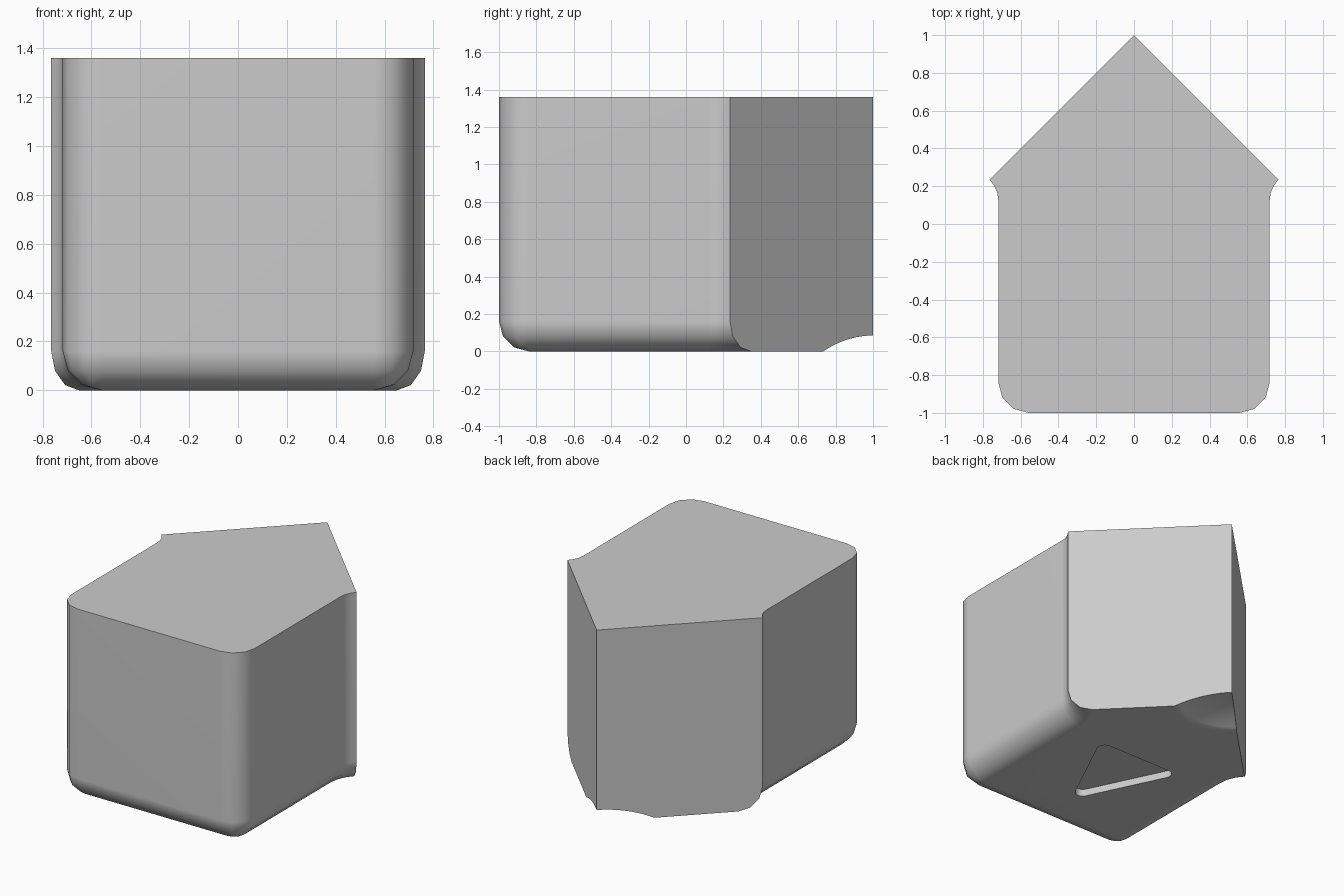
import bpy, bmesh
from math import sin, cos, radians, sqrt
from mathutils import Matrix

if "Cube" in bpy.data.objects:
    bpy.data.objects.remove(bpy.data.objects["Cube"])

R, HALF_W, HEIGHT = 0.16, 0.718, 1.36


def arc(cx, cy, r, a0, a1, n):
    """Points along a circular arc, angles in degrees."""
    angles = [radians(a0 + (a1 - a0) * i / n) for i in range(n + 1)]
    return [(cx + r * cos(a), cy + r * sin(a)) for a in angles]


def outline(d):
    """Plan of the block inset by d along the rounded sides only."""
    fx = HALF_W + R                       # centre of the flare arc
    fy = 1 - HALF_W - R                   # flare meets the 45 degree back face
    half = arc(HALF_W - R, R - 1, R - d, -90, 0, 3)
    half += arc(fx, fy, R + d, 180, 135, 3)
    return half + [(0, 1)] + [(-x, y) for x, y in reversed(half)]


def loft(name, rings):
    """Skin a stack of (points, z) rings and cap both ends."""
    bm = bmesh.new()
    loops = [[bm.verts.new((x, y, z)) for x, y in pts] for pts, z in rings]
    n = len(loops[0])
    for a, b in zip(loops, loops[1:]):
        for i in range(n):
            j = (i + 1) % n
            bm.faces.new((a[i], a[j], b[j], b[i]))
    bm.faces.new(loops[0][::-1])
    bm.faces.new(loops[-1])
    bmesh.ops.remove_doubles(bm, verts=bm.verts, dist=1e-4)
    bmesh.ops.recalc_face_normals(bm, faces=bm.faces)
    return make(name, bm)


def make(name, bm):
    me = bpy.data.meshes.new(name)
    bm.to_mesh(me)
    bm.free()
    ob = bpy.data.objects.new(name, me)
    bpy.context.collection.objects.link(ob)
    return ob


# Main block: rounded lower edge, then straight walls
rings = []
for deg in (90, 60, 30, 0):
    a = radians(deg)
    rings.append((outline(R * (1 - cos(a))), R * (1 - sin(a))))
rings.append((outline(0), HEIGHT))
block = loft("corner_block", rings)

# Shallow domed hollow under the back point
bm = bmesh.new()
turn = Matrix.Translation((0, 1.002, -0.805)) @ Matrix.Rotation(0.03, 4, 'Z')
bmesh.ops.create_uvsphere(bm, u_segments=64, v_segments=64, radius=0.89, matrix=turn)
hollow = make("hollow_cutter", bm)

# Rounded triangular recess in the underside
tri = (arc(0.255, 0.005, 0.05, -25.7, 90, 5)
       + arc(-0.255, 0.005, 0.05, 90, 205.7, 5)
       + arc(0, -0.525, 0.05, 205.7, 334.3, 5))
recess = loft("recess_cutter", [(tri, -0.1), (tri, 0.05)])

# Cut the underside
bpy.context.view_layer.objects.active = block
block.select_set(True)
for cutter in (hollow, recess):
    mod = block.modifiers.new("cut", 'BOOLEAN')
    mod.operation = 'DIFFERENCE'
    mod.solver = 'EXACT'
    mod.object = cutter
    bpy.ops.object.modifier_apply(modifier=mod.name)
for cutter in (hollow, recess):
    bpy.data.objects.remove(cutter, do_unlink=True)

# Smooth rounded edges while keeping the large faces flat
bpy.ops.object.select_all(action='DESELECT')
block.select_set(True)
bpy.ops.object.shade_smooth_by_angle(angle=radians(40))
normals = block.modifiers.new("flat_faces", 'WEIGHTED_NORMAL')
normals.keep_sharp = True
